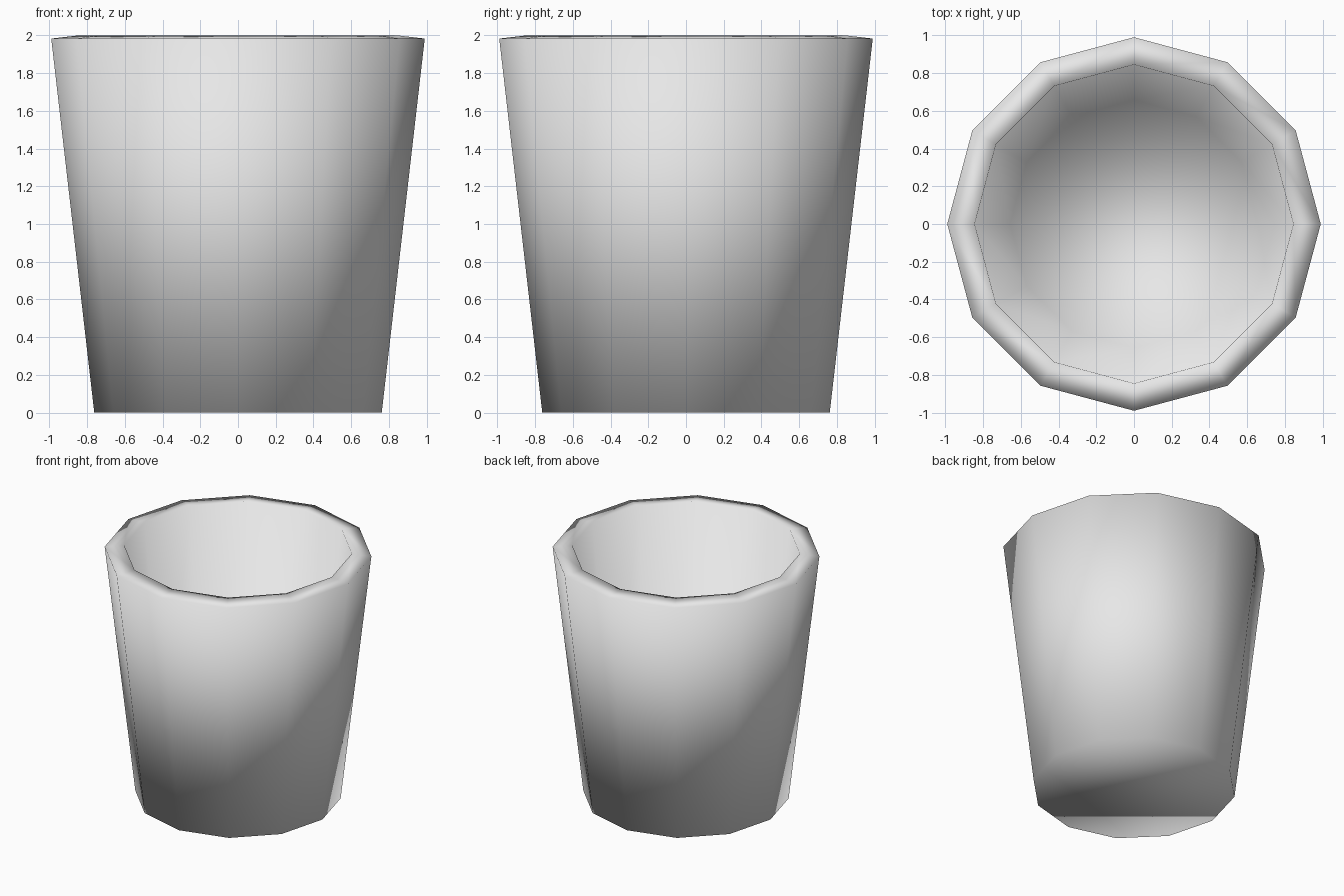
import bpy
import bmesh

SIDES = 12
BOTTOM_RADIUS = 0.762
TOP_RADIUS = 0.99
WALL_HEIGHT = 1.983
THICKNESS = 0.146

default_cube = bpy.data.objects.get("Cube")
if default_cube:
    bpy.data.objects.remove(default_cube, do_unlink=True)

# Plain light grey
grey = bpy.data.materials.new("light_grey")
grey.use_nodes = True
colour = (0.8, 0.8, 0.8, 1.0)
grey.diffuse_color = colour
grey.node_tree.nodes["Principled BSDF"].inputs["Base Color"].default_value = colour

# Tapered twelve-sided shell, closed at the bottom and open at the top
bm = bmesh.new()
bmesh.ops.create_cone(bm, cap_ends=True, cap_tris=False, segments=SIDES,
                      radius1=BOTTOM_RADIUS, radius2=TOP_RADIUS, depth=WALL_HEIGHT)
bmesh.ops.translate(bm, verts=bm.verts, vec=(0, 0, WALL_HEIGHT / 2))
bm.normal_update()
top_cap = [f for f in bm.faces if f.normal.z > 0.9]
bmesh.ops.delete(bm, geom=top_cap, context='FACES_ONLY')
for face in bm.faces:
    face.smooth = True

mesh = bpy.data.meshes.new("cup")
bm.to_mesh(mesh)
bm.free()
mesh.materials.append(grey)
cup = bpy.data.objects.new("cup", mesh)
bpy.context.collection.objects.link(cup)

# Wall thickness grows inwards, which also lifts the inner lip slightly
wall = cup.modifiers.new("wall_thickness", 'SOLIDIFY')
wall.thickness = THICKNESS
wall.offset = -1
